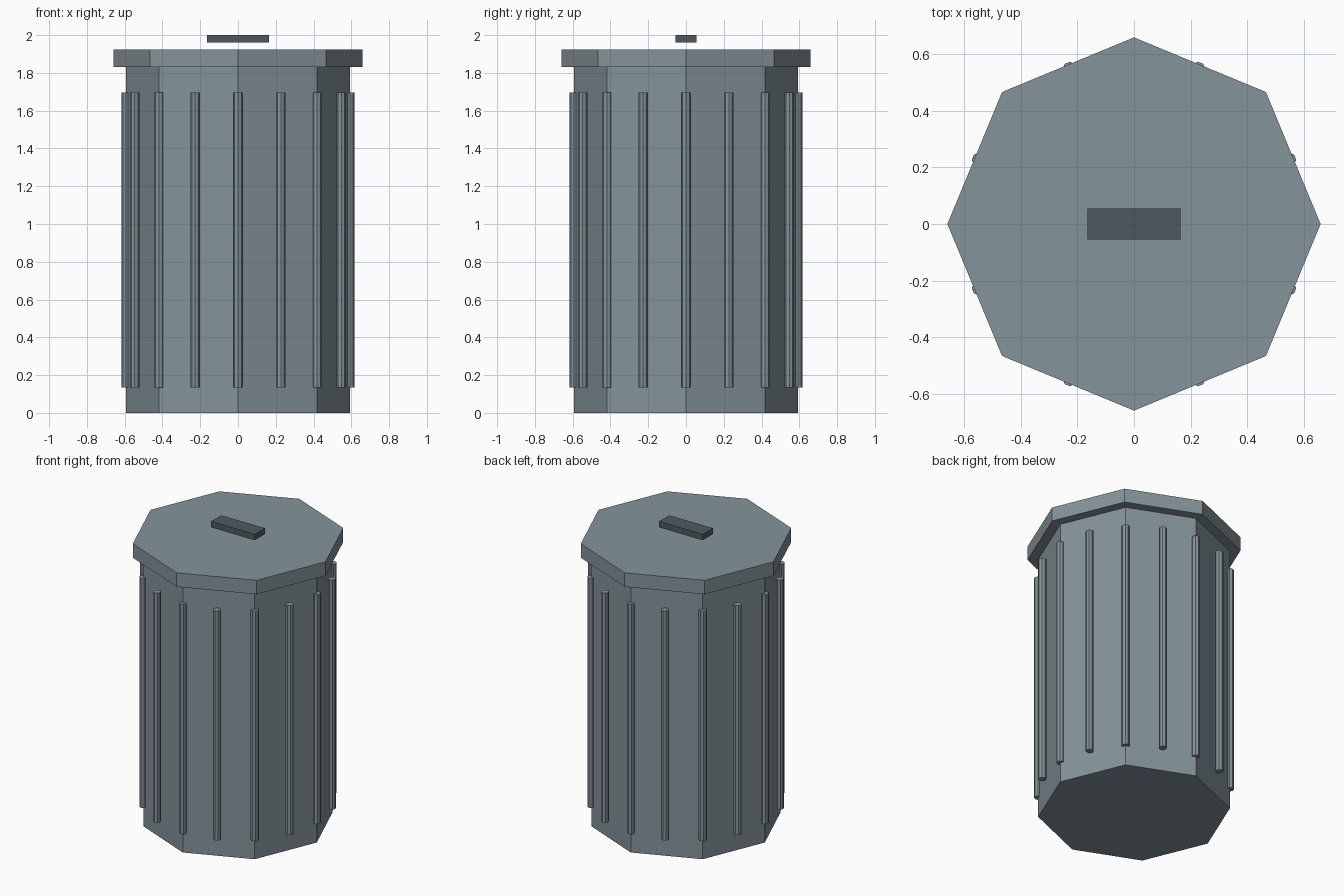
import bpy
from math import cos, sin, pi

default = bpy.data.objects.get("Cube")
if default:
    bpy.data.objects.remove(default, do_unlink=True)


def make_material(name, rgb):
    mat = bpy.data.materials.new(name)
    mat.use_nodes = True
    color = (*rgb, 1.0)
    mat.diffuse_color = color
    mat.node_tree.nodes["Principled BSDF"].inputs["Base Color"].default_value = color
    return mat


grey = make_material("blue_grey_metal", (0.23, 0.295, 0.325))
dark = make_material("dark_grey_handle", (0.076, 0.102, 0.114))


def finish(name, mat):
    obj = bpy.context.object
    obj.name = obj.data.name = name
    obj.data.materials.append(mat)
    return obj


def octagon(name, radius, bottom, top, mat, x=0, y=0):
    """Upright eight-sided prism with corners on the axes."""
    bpy.ops.mesh.primitive_cylinder_add(
        vertices=8, radius=radius, depth=top - bottom,
        location=(x, y, (bottom + top) / 2))
    return finish(name, mat)


# Bin body and overhanging lid
BODY_RADIUS = 0.592
octagon("bin_body", BODY_RADIUS, 0, 1.83, grey)
octagon("lid", 0.658, 1.83, 1.925, grey)

# Thin vertical ribs around the body
RIBS = 16
for i in range(RIBS):
    angle = 2 * pi * i / RIBS
    octagon(f"rib_{i + 1}", 0.025, 0.135, 1.695, grey,
            BODY_RADIUS * cos(angle), BODY_RADIUS * sin(angle))

# Flat grip held just above the lid
bpy.ops.mesh.primitive_cube_add(size=1, location=(0, 0, 1.98))
handle = finish("lid_handle", dark)
handle.scale = (0.328, 0.11, 0.04)
